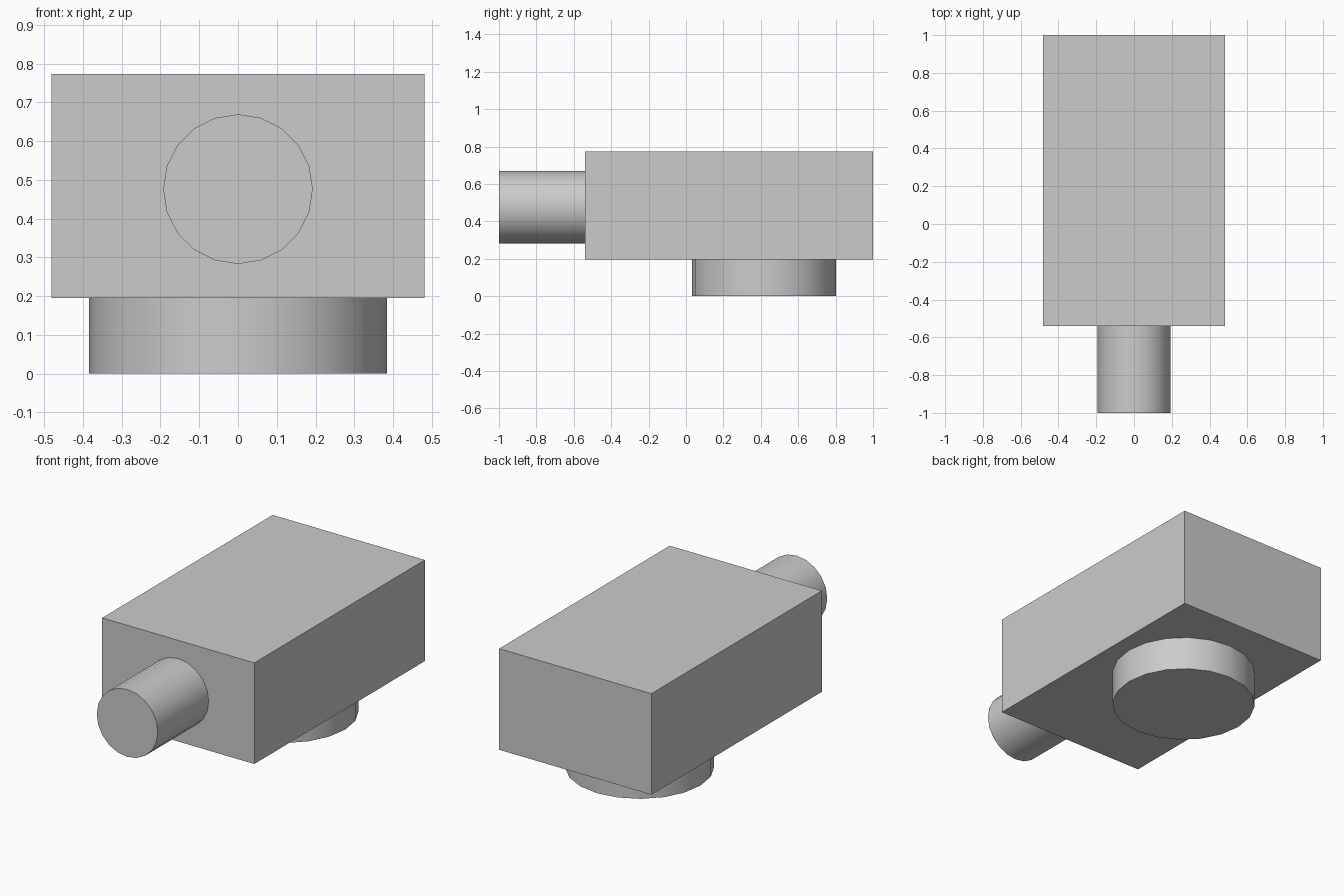
import bpy
from math import radians

if "Cube" in bpy.data.objects:
    bpy.data.objects.remove(bpy.data.objects["Cube"])


def cylinder(name, radius, depth, location, rotation=(0, 0, 0)):
    bpy.ops.mesh.primitive_cylinder_add(vertices=20, radius=radius, depth=depth,
                                        location=location, rotation=rotation)
    obj = bpy.context.object
    obj.name = name
    bpy.ops.object.shade_smooth_by_angle(angle=radians(30))
    return obj


# Main rectangular housing
bpy.ops.mesh.primitive_cube_add(size=1, location=(0, 0.23, 0.484))
housing = bpy.context.object
housing.name = "housing"
housing.scale = (0.962, 1.54, 0.578)
bpy.ops.object.transform_apply(location=False, rotation=False, scale=True)

# Round barrel on the front face
cylinder("front_barrel", 0.193, 0.46, (0, -0.77, 0.476), (radians(90), 0, 0))

# Round mounting disc under the housing
cylinder("base_disc", 0.385, 0.195, (0, 0.418, 0.0975))
